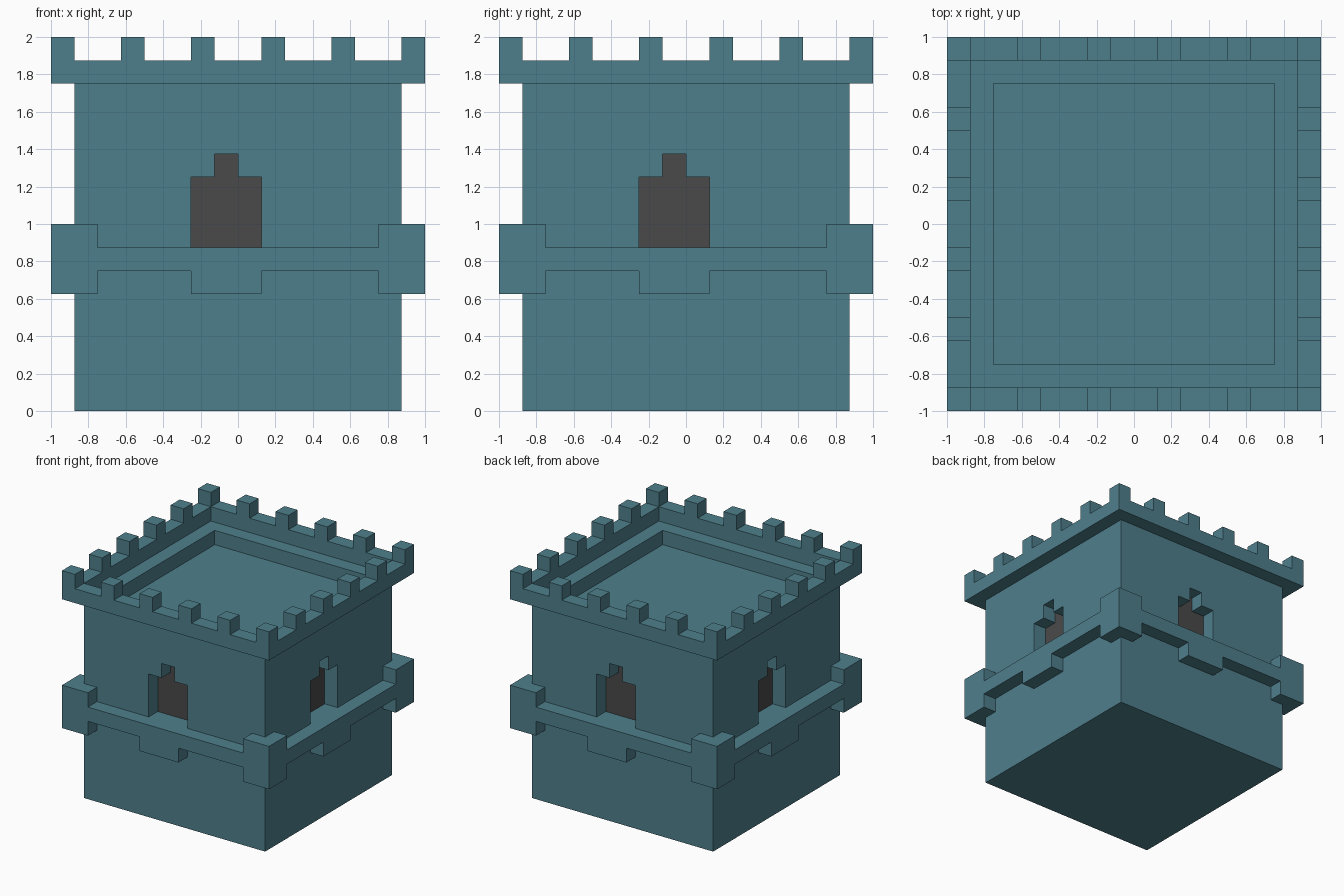
import bpy, bmesh
from math import pi
from mathutils import Matrix, Vector

default = bpy.data.objects.get("Cube")
if default:
    bpy.data.objects.remove(default, do_unlink=True)


def material(name, color):
    mat = bpy.data.materials.new(name)
    mat.use_nodes = True
    mat.diffuse_color = color
    mat.node_tree.nodes["Principled BSDF"].inputs["Base Color"].default_value = color
    return mat


STONE = material("teal stone", (0.076, 0.212, 0.262, 1))
DARK = material("dark grey", (0.0685, 0.0685, 0.0685, 1))


def finish(name, bm, mats=(STONE,)):
    bmesh.ops.recalc_face_normals(bm, faces=bm.faces)
    mesh = bpy.data.meshes.new(name)
    bm.to_mesh(mesh)
    bm.free()
    for mat in mats:
        mesh.materials.append(mat)
    obj = bpy.data.objects.new(name, mesh)
    bpy.context.collection.objects.link(obj)
    return obj


def add_box(bm, low, high):
    low, high = Vector(low), Vector(high)
    place = Matrix.Translation((low + high) / 2) @ Matrix.Diagonal((high - low).to_4d())
    bmesh.ops.create_cube(bm, size=1, matrix=place)


def mitred_ring(name, profile, outer, inner):
    """Four copies of one elevation profile, given thickness and joined at the corners."""
    bm = bmesh.new()
    for side in range(4):
        turn = Matrix.Rotation(side * pi / 2, 3, 'Z')
        front = [bm.verts.new(turn @ Vector((x, -outer, z))) for x, z in profile]
        back = [bm.verts.new(turn @ Vector((max(-inner, min(inner, x)), -inner, z)))
                for x, z in profile]
        bm.faces.new(front)
        bm.faces.new(back[::-1])
        for i in range(len(profile)):
            j = (i + 1) % len(profile)
            xi, xj = profile[i][0], profile[j][0]
            if xi == xj and abs(xi) == outer:
                continue  # open mitre, closed by the neighbouring side
            bm.faces.new((front[j], front[i], back[i], back[j]))
    bmesh.ops.remove_doubles(bm, verts=bm.verts, dist=0.0005)
    return finish(name, bm)


U = 0.125       # block size
WALL = 7 * U    # half width of the tower
CORE = 6 * U    # half width inside the walls
RIM = 8 * U     # half width of the overhanging bands

# Solid lower storey; its top also forms the window sills
bm = bmesh.new()
add_box(bm, (-WALL, -WALL, 0), (WALL, WALL, 7 * U))
finish("lower_storey", bm)

# Upper walls with a stepped window opening on every side
window = [(-2, 7), (-2, 10), (-1, 10), (-1, 11), (0, 11), (0, 10), (1, 10), (1, 7)]
outline = [(-7, 7)] + window + [(7, 7), (7, 14), (-7, 14)]
mitred_ring("upper_walls", [(x * U, z * U) for x, z in outline], WALL, CORE)

# Inner core: its top is the roof floor, its dark sides show in the windows
bm = bmesh.new()
add_box(bm, (-CORE, -CORE, 7 * U), (CORE, CORE, 13 * U))
bm.normal_update()
for face in bm.faces:
    face.material_index = 1 if abs(face.normal.z) < 0.5 else 0
finish("roof_floor_and_window_backs", bm, (STONE, DARK))

# Ledge with corner blocks and a bracket under each window
belt = [(-8, 5), (-6, 5), (-6, 6), (-2, 6), (-2, 5), (1, 5), (1, 6), (6, 6), (6, 5),
        (8, 5), (8, 8), (6, 8), (6, 7), (-6, 7), (-6, 8), (-8, 8)]
mitred_ring("ledge", [(x * U, z * U) for x, z in belt], RIM, WALL)

# Parapet with four merlons along each side
parapet = [(-8, 14), (8, 14), (8, 15)]
for c in (4.5, 1.5, -1.5, -4.5):
    parapet += [(c + 0.5, 15), (c + 0.5, 16), (c - 0.5, 16), (c - 0.5, 15)]
parapet.append((-8, 15))
mitred_ring("parapet", [(x * U, z * U) for x, z in parapet], RIM, WALL)

# Corner merlons
bm = bmesh.new()
for x in (-RIM, WALL):
    for y in (-RIM, WALL):
        add_box(bm, (x, y, 15 * U), (x + U, y + U, 16 * U))
finish("corner_merlons", bm)
